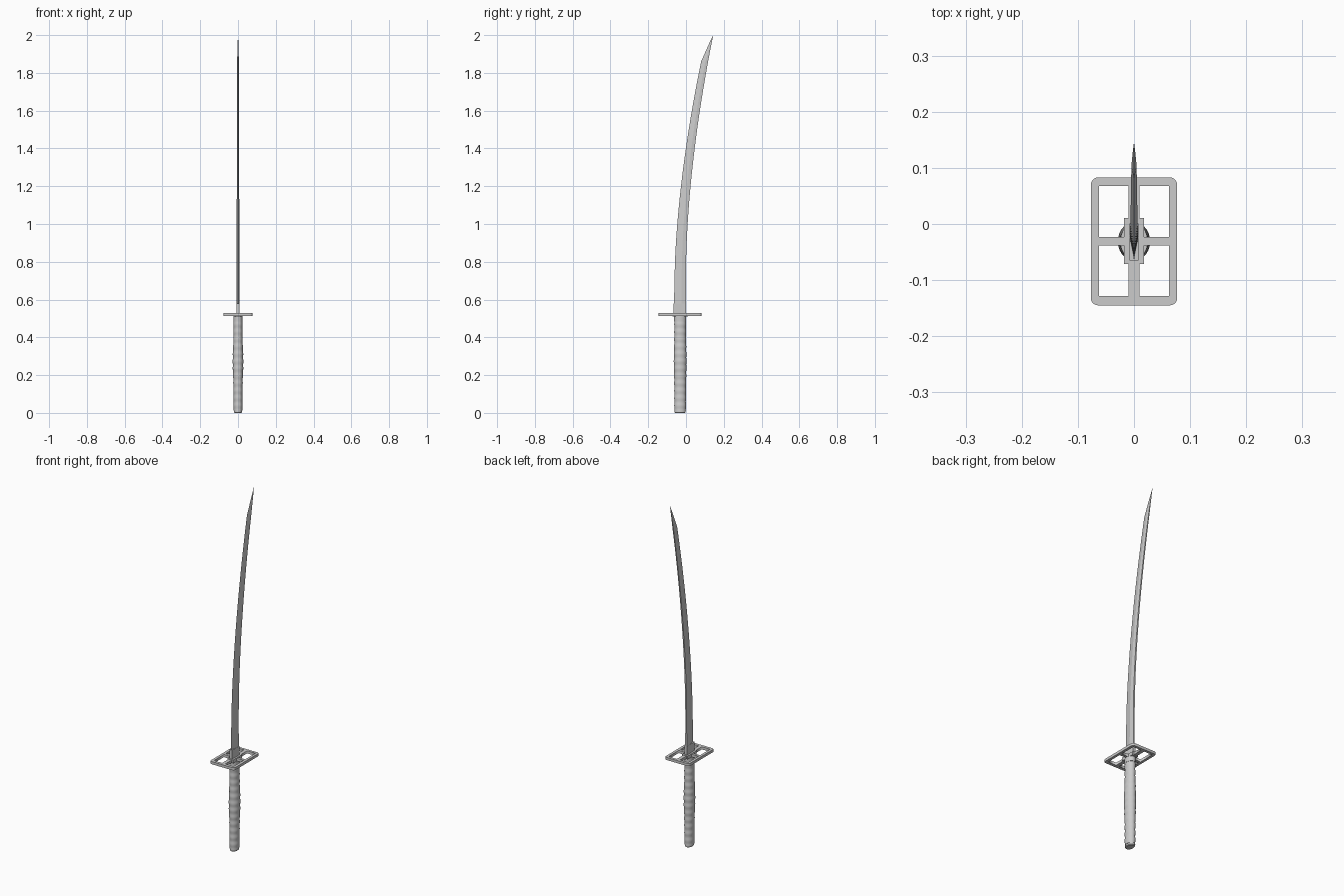
import bpy, bmesh, math

if "Cube" in bpy.data.objects:
    bpy.data.objects.remove(bpy.data.objects["Cube"])

CY = -0.031  # y of the handle and guard centre


def loft(name, rings, smooth=None):
    """Skin a closed solid through rings that share a point count."""
    bm = bmesh.new()
    loops = [[bm.verts.new(p) for p in ring] for ring in rings]
    n = len(loops[0])
    for a, b in zip(loops, loops[1:]):
        for i in range(n):
            j = (i + 1) % n
            bm.faces.new((a[i], a[j], b[j], b[i]))
    bm.faces.new(loops[0][::-1])
    bm.faces.new(loops[-1])
    bmesh.ops.recalc_face_normals(bm, faces=bm.faces)
    me = bpy.data.meshes.new(name)
    bm.to_mesh(me)
    bm.free()
    ob = bpy.data.objects.new(name, me)
    bpy.context.collection.objects.link(ob)
    if smooth:
        bpy.ops.object.select_all(action='DESELECT')
        ob.select_set(True)
        bpy.context.view_layer.objects.active = ob
        bpy.ops.object.shade_smooth_by_angle(angle=math.radians(smooth))
    return ob


def oval(rx, ry, z, n=28):
    return [(rx * math.cos(2 * math.pi * i / n), CY + ry * math.sin(2 * math.pi * i / n), z)
            for i in range(n)]


def rect(x0, x1, y0, y1, z=0):
    return [(x0, y0, z), (x1, y0, z), (x1, y1, z), (x0, y1, z)]


def rounded(hx, hy, r, seg=5):
    pts = []
    for k, (sx, sy) in enumerate([(1, 1), (-1, 1), (-1, -1), (1, -1)]):
        for i in range(seg + 1):
            a = math.pi / 2 * (k + i / seg)
            pts.append((sx * (hx - r) + r * math.cos(a), CY + sy * (hy - r) + r * math.sin(a), 0))
    return pts


# Wrapped grip: gentle swelling in the middle with shallow ripples
rings = []
for i in range(73):
    z = 0.012 + 0.473 * i / 72
    swell = 0.0045 * math.exp(-((z - 0.27) / 0.09) ** 2)
    ripple = 0.0009 * math.cos(2 * math.pi * z / 0.039)
    rings.append(oval(0.0235 + swell + ripple, 0.0305 + swell * 0.6 + ripple, z))
loft("grip", rings, 40)

# End cap and grip collar
loft("pommel_cap", [oval(0.018, 0.026, 0), oval(0.021, 0.029, 0.003), oval(0.021, 0.029, 0.014)], 30)
loft("grip_collar", [oval(0.0245, 0.032, 0.484), oval(0.0245, 0.032, 0.512)], 40)

# Guard: rounded plate with four rectangular windows
cu = bpy.data.curves.new("guard", 'CURVE')
cu.dimensions = '2D'
cu.fill_mode = 'BOTH'
cu.extrude = 0.0075
outlines = [rounded(0.077, 0.114, 0.013)]
for x0, x1 in ((-0.062, -0.010), (0.010, 0.062)):
    for y0, y1 in ((-0.128, -0.038), (-0.023, 0.068)):
        outlines.append(rect(x0, x1, y0, y1))
for pts in outlines:
    sp = cu.splines.new('POLY')
    sp.points.add(len(pts) - 1)
    for p, co in zip(sp.points, pts):
        p.co = (*co, 1)
    sp.use_cyclic_u = True
guard = bpy.data.objects.new("guard", cu)
guard.location.z = 0.5205
bpy.context.collection.objects.link(guard)
bpy.ops.object.select_all(action='DESELECT')
guard.select_set(True)
bpy.context.view_layer.objects.active = guard
bpy.ops.object.convert(target='MESH')

# Washer plate through the guard, and the collar at the blade root
loft("guard_washer", [rect(-0.018, 0.018, -0.071, 0.011, z) for z in (0.511, 0.530)])
loft("blade_collar", [rect(-0.008, 0.008, -0.065, 0.001, z) for z in (0.528, 0.580)])


# Curved single-edged blade, edge towards -y, angled tip
def section(z):
    spine = 0.144 * (max(z - 0.75, 0) / 1.25) ** 1.75
    width = 0.064 - 0.027 * max(z - 0.55, 0) / 1.31
    half = 0.0082 - 0.0035 * (z - 0.53) / 1.33
    if z > 1.86:
        u = (z - 1.86) / 0.14
        width = max(width * (1 - u) ** 0.88, 0.0006)
        half = max(half * (1 - u) ** 0.7, 0.0002)
    edge, ridge = spine - width, spine - 0.38 * width
    return [(0, edge, z), (half, ridge, z), (half * 0.6, spine, z),
            (-half * 0.6, spine, z), (-half, ridge, z)]


heights = [0.528 + 1.332 * i / 26 for i in range(27)] + [1.86 + 0.14 * i / 7 for i in range(1, 8)]
loft("blade", [section(z) for z in heights], 8)
